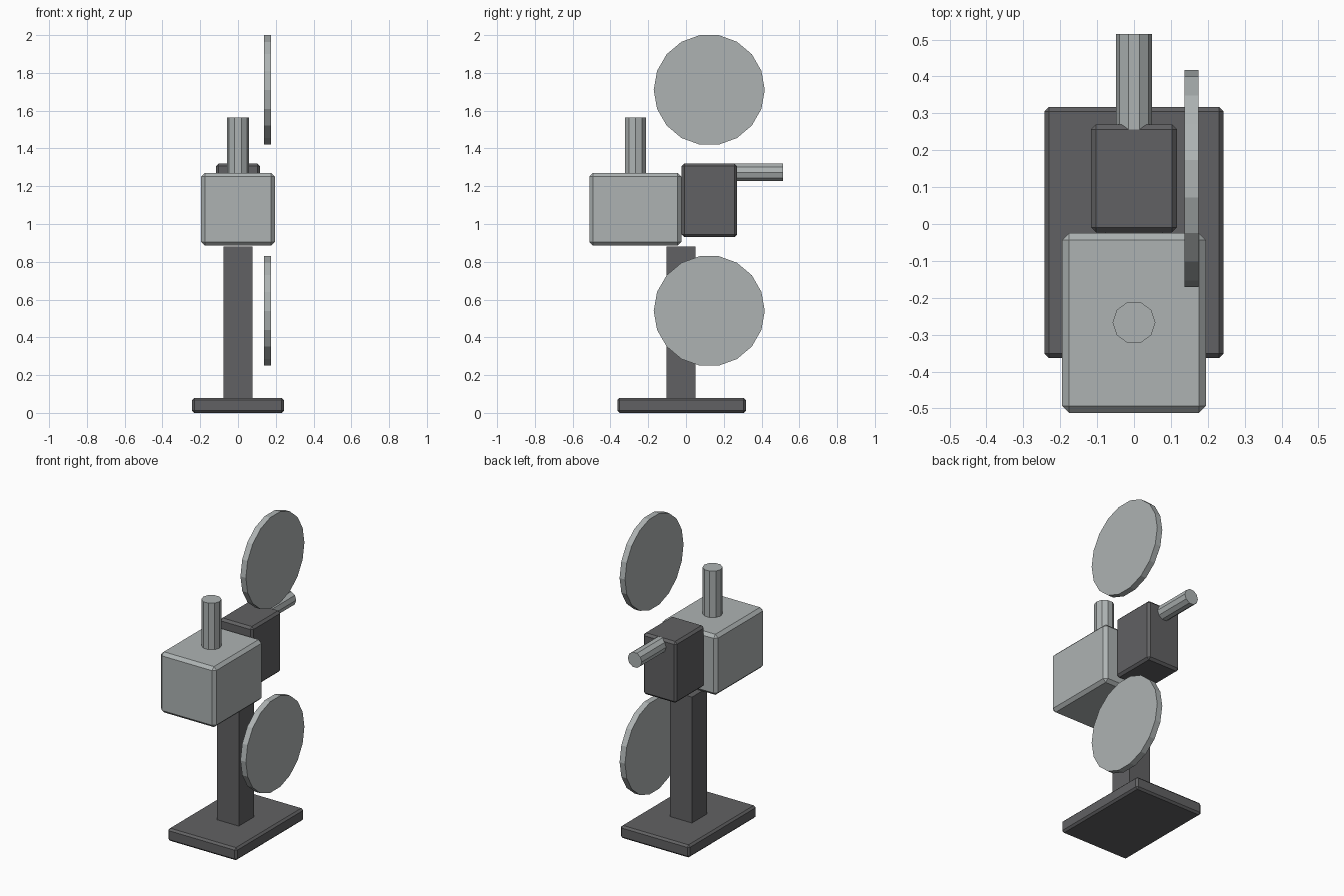
import bpy, bmesh, math
from mathutils import Matrix

if "Cube" in bpy.data.objects:
    bpy.data.objects.remove(bpy.data.objects["Cube"])


def material(name, color):
    m = bpy.data.materials.new(name)
    m.diffuse_color = (*color, 1)
    m.use_nodes = True
    m.node_tree.nodes["Principled BSDF"].inputs["Base Color"].default_value = m.diffuse_color
    return m


light = material("light grey metal", (0.42, 0.45, 0.45))
dark = material("dark grey metal", (0.12, 0.12, 0.125))


def finish(name, bm, mat):
    bmesh.ops.recalc_face_normals(bm, faces=bm.faces)
    me = bpy.data.meshes.new(name)
    bm.to_mesh(me)
    bm.free()
    me.materials.append(mat)
    ob = bpy.data.objects.new(name, me)
    bpy.context.collection.objects.link(ob)
    return ob


def box(name, lo, hi, mat, bevel=0):
    bm = bmesh.new()
    bmesh.ops.create_cube(bm, size=1)
    for v in bm.verts:
        v.co = [(a + b) / 2 + c * (b - a) for a, b, c in zip(lo, hi, v.co)]
    if bevel:
        bmesh.ops.bevel(bm, geom=bm.edges[:], offset=bevel, segments=1,
                        affect='EDGES', profile=0.5)
    return finish(name, bm, mat)


def disc(name, axis, center, r, length, sides, mat):
    # prism ring: first corner on x (axes y, z) or on y (axis x)
    bm = bmesh.new()
    ring = []
    for i in range(sides):
        a = 2 * math.pi * i / sides
        u, w = r * math.cos(a), r * math.sin(a)
        p = {'x': (-length / 2, u, w), 'y': (u, -length / 2, w),
             'z': (u, w, -length / 2)}[axis]
        ring.append(bm.verts.new(p))
    cap = bm.faces.new(ring)
    ext = bmesh.ops.extrude_face_region(bm, geom=[cap], use_keep_orig=True)
    step = [length if k == axis else 0 for k in 'xyz']
    bmesh.ops.translate(bm, vec=step,
                        verts=[g for g in ext['geom'] if isinstance(g, bmesh.types.BMVert)])
    bmesh.ops.transform(bm, matrix=Matrix.Translation(center), verts=bm.verts)
    return finish(name, bm, mat)


# stand
box("base", (-0.243, -0.363, 0), (0.243, 0.317, 0.08), dark, 0.012)
box("column", (-0.077, -0.102, 0.075), (0.077, 0.05, 0.88), dark)

# lamp house with chimney
box("lamp_house", (-0.195, -0.512, 0.885), (0.195, -0.025, 1.27), light, 0.019)
disc("chimney", 'z', (0, -0.267, 1.405), 0.058, 0.32, 10, light)

# mechanism housing with lens
box("mechanism_housing", (-0.117, -0.023, 0.93), (0.117, 0.27, 1.32), dark, 0.014)
disc("lens", 'y', (0, 0.382, 1.273), 0.049, 0.265, 10, light)

# film reels on the right side
for name, z in (("lower_reel", 0.54), ("upper_reel", 1.71)):
    disc(name, 'x', (0.156, 0.123, z), 0.294, 0.038, 18, light)
